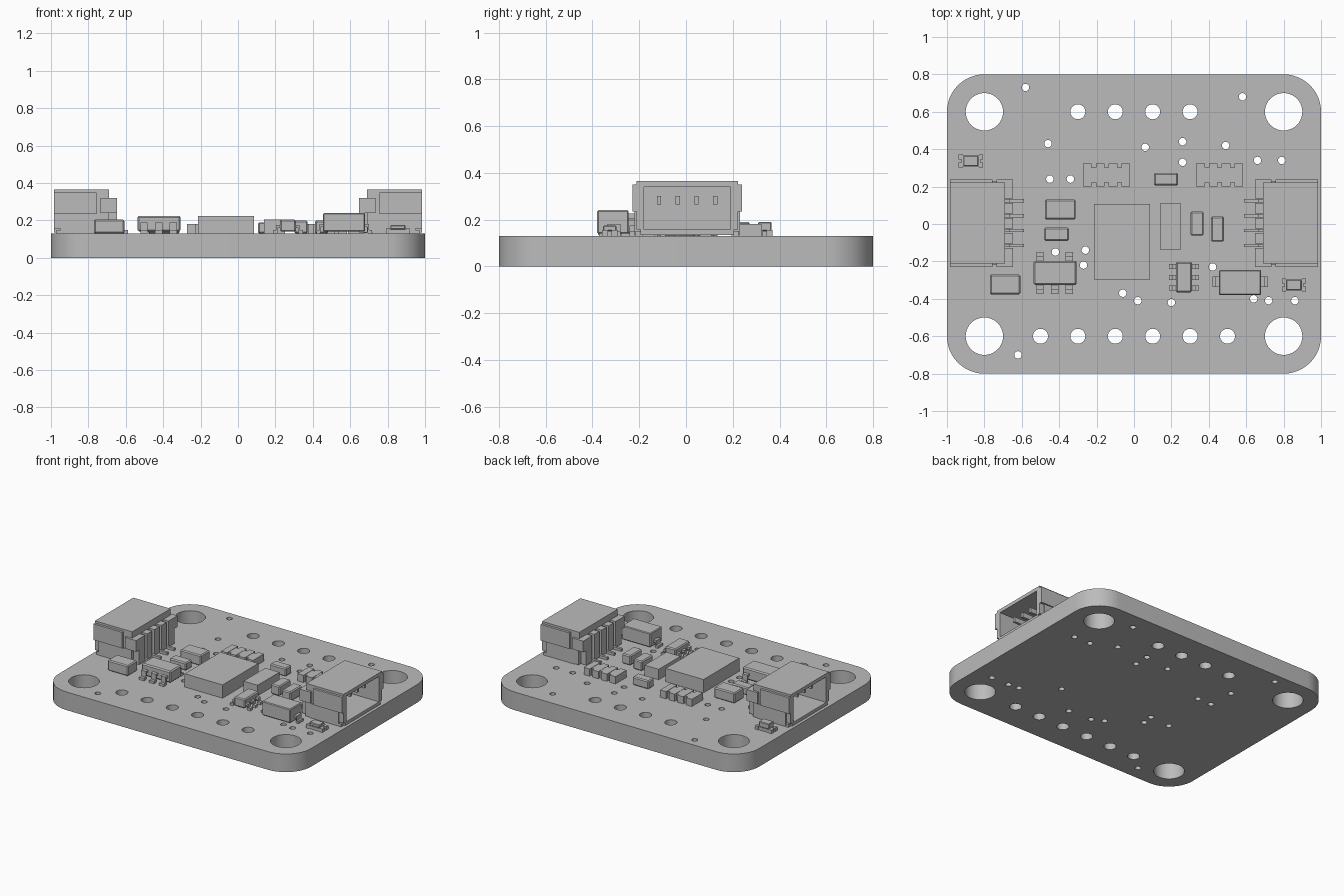
import bpy, bmesh, math
from mathutils import Matrix

cube = bpy.data.objects.get("Cube")
if cube:
    bpy.data.objects.remove(cube, do_unlink=True)

GREY = bpy.data.materials.new("plain_grey")
GREY.use_nodes = True
GREY.diffuse_color = (0.5, 0.5, 0.5, 1)
GREY.node_tree.nodes["Principled BSDF"].inputs["Base Color"].default_value = (0.5, 0.5, 0.5, 1)
TOP = 0.13  # upper face of the board


def finish(name, bm):
    bmesh.ops.recalc_face_normals(bm, faces=bm.faces)
    mesh = bpy.data.meshes.new(name)
    bm.to_mesh(mesh)
    bm.free()
    mesh.materials.append(GREY)
    obj = bpy.data.objects.new(name, mesh)
    bpy.context.collection.objects.link(obj)
    return obj


def boxes(name, spans, bevel=0):
    """One object from boxes, each given as x0, x1, y0, y1, z0, z1."""
    bm = bmesh.new()
    for x0, x1, y0, y1, z0, z1 in spans:
        m = Matrix.Translation(((x0 + x1) / 2, (y0 + y1) / 2, (z0 + z1) / 2))
        m = m @ Matrix.Diagonal((abs(x1 - x0), abs(y1 - y0), z1 - z0, 1))
        bmesh.ops.create_cube(bm, size=1, matrix=m)
    if bevel:
        bmesh.ops.bevel(bm, geom=bm.edges[:], offset=bevel, segments=1, affect='EDGES')
    return finish(name, bm)


def smooth(obj):
    bpy.ops.object.select_all(action='DESELECT')
    obj.select_set(True)
    bpy.context.view_layer.objects.active = obj
    bpy.ops.object.shade_smooth_by_angle(angle=math.radians(30))


# Board with rounded corners
bm = bmesh.new()
bmesh.ops.create_cube(bm, size=1, matrix=Matrix.Translation((0, 0, TOP / 2)) @ Matrix.Diagonal((2, 1.6, TOP, 1)))
upright = [e for e in bm.edges if abs(e.verts[0].co.z - e.verts[1].co.z) > 0.1]
bmesh.ops.bevel(bm, geom=upright, offset=0.2, segments=12, profile=0.5, affect='EDGES')
board = finish("board", bm)

# Holes: mounting, pin rows and vias
vias = [(-.58, .73), (.58, .68), (-.46, .43), (.06, .41), (.26, .44), (.49, .42), (.26, .33),
        (.66, .34), (.79, .34), (-.45, .24), (-.34, .24), (-.42, -.15), (-.26, -.14),
        (-.27, -.22), (-.06, -.37), (.02, -.41), (.2, -.42), (.42, -.23), (.64, -.4),
        (.72, -.41), (.86, -.41), (-.62, -.7)]
holes = [(x, y, 0.1, 40) for x in (-.8, .8) for y in (-.6, .6)]
holes += [(-.3 + .2 * i, .6, 0.04, 24) for i in range(4)]
holes += [(-.5 + .2 * i, -.6, 0.04, 24) for i in range(6)]
holes += [(x, y, 0.02, 16) for x, y in vias]
bm = bmesh.new()
for x, y, r, n in holes:
    bmesh.ops.create_cone(bm, cap_ends=True, segments=n, radius1=r, radius2=r, depth=0.4,
                          matrix=Matrix.Translation((x, y, TOP / 2)))
cutter = finish("hole_cutter", bm)
cutter.hide_render = True
mod = board.modifiers.new("holes", 'BOOLEAN')
mod.object = cutter
mod.solver = 'EXACT'
bpy.ops.object.select_all(action='DESELECT')
board.select_set(True)
bpy.context.view_layer.objects.active = board
bpy.ops.object.modifier_apply(modifier=mod.name)
bpy.data.objects.remove(cutter, do_unlink=True)
smooth(board)

# Plain chips: x0, x1, y0, y1, top
chips = {
    "main_chip": (-.214, .086, -.297, .107, .225),
    "long_chip": (.139, .251, -.136, .11, .205),
    "capacitor_a": (.302, .372, -.062, .067, .2),
    "capacitor_b": (.412, .481, -.094, .04, .2),
    "capacitor_c": (-.476, -.312, .024, .13, .205),
    "capacitor_d": (-.481, -.348, -.09, -.02, .185),
    "capacitor_e": (.107, .235, .206, .272, .19),
    "capacitor_f": (-.77, -.608, -.377, -.27, .205),
}
for name, (x0, x1, y0, y1, top) in chips.items():
    boxes(name, [(x0, x1, y0, y1, TOP, top)], 0.007 if "capacitor" in name else 0)

# Resistor arrays with castellated long sides
for side, x in (("right", -.273), ("left", .332)):
    spans = [(x, x + .252, .222, .301, TOP, .18)]
    for i in range(4):
        px = x + i * .0685
        spans.append((px, px + .0465, .2, .323, TOP, .182))
    boxes("resistor_array_" + side, spans)


def lead(x, y, dx, dy, width, reach, height):
    """Gull-wing lead leaving a body wall at x, y in direction dx, dy."""
    spans = []
    for a, b, z0, z1 in ((0, .45, height - .015, height), (.35, .55, TOP + .003, height),
                         (.45, 1, TOP, TOP + .018)):
        ends = [(x + dx * t * reach, y + dy * t * reach) for t in (a, b)]
        wx, wy = abs(dy) * width / 2, abs(dx) * width / 2
        xs, ys = sorted(e[0] for e in ends), sorted(e[1] for e in ends)
        spans.append((xs[0] - wx, xs[1] + wx, ys[0] - wy, ys[1] + wy, z0, z1))
    return spans


# Regulator with five leads
boxes("regulator_body", [(-.537, -.307, -.326, -.198, .142, .225)], 0.008)
spans = []
for x in (-.503, -.424, -.346):
    spans += lead(x, -.326, 0, -1, .038, .047, .19)
for x in (-.503, -.346):
    spans += lead(x, -.198, 0, 1, .038, .047, .19)
boxes("regulator_leads", spans)

# Small transistor pair with six leads
boxes("transistor_body", [(.225, .309, -.366, -.203, .14, .205)], 0.007)
spans = []
for y in (-.228, -.286, -.343):
    spans += lead(.225, y, -1, 0, .026, .038, .175) + lead(.309, y, 1, 0, .026, .038, .175)
boxes("transistor_leads", spans)

# Diode
boxes("diode_body", [(.455, .68, -.38, -.246, .14, .24)], 0.005)
boxes("diode_leads", lead(.455, -.308, -1, 0, .055, .036, .18) + lead(.68, -.308, 1, 0, .055, .036, .18))

# Indicator lamps: base, end caps and raised lens
for name, x, y, top in (("lamp_left", .855, -.326, .175), ("lamp_right", -.872, .337, .19)):
    boxes(name + "_base", [(x - .05, x + .05, y - .03, y + .03, TOP, .152)])
    boxes(name + "_caps", [(x + s * .065, x + s * .042, y + t * .034, y + t * .008, TOP, .156)
                           for s in (-1, 1) for t in (-1, 1)])
    boxes(name + "_lens", [(x - .04, x + .04, y - .028, y + .028, .152, top)], 0.004)

# Two side-entry connectors, mirrored, opening outwards
MID = .005
PITCH = .08
for side, s in (("left", 1), ("right", -1)):
    def part(name, spans, bevel=0):
        flipped = [(s * a, s * b, MID + c, MID + d, e, f) for a, b, c, d, e, f in spans]
        boxes("connector_%s_%s" % (side, name), flipped, bevel)

    part("shell", [(.69, .985, -.217, .217, .34, .365),
                   (.69, .985, -.2, .2, .135, .158),
                   (.69, .72, -.19, .19, .158, .34)]
         + [(.69, .985, t * .185, t * .217, .158, .34) for t in (-1, 1)])
    part("cheeks", [(.757, .985, t * .217, t * .234, .235, .35) for t in (-1, 1)]
         + [(.69, .95, t * .185, t * .225, .135, .235) for t in (-1, 1)])
    part("shoulders", [(.647, .735, t * .195, t * .234, .24, .32) for t in (-1, 1)])
    part("ribs", [(.647, .69, i * PITCH - .028, i * PITCH + .028, .135, .32) for i in (-1, 0, 1)]
         + [(.647, .69, t * .132, t * .2, .135, .32) for t in (-1, 1)])
    part("tabs", [(.72, .97, t * .19, t * .222, TOP, .15) for t in (-1, 1)])
    rows = [(i - 1.5) * PITCH for i in range(4)]
    part("pins", [(.7, .92, y - .009, y + .009, .265, .3) for y in rows])
    part("leads", [(.588, .67, y - .009, y + .009, TOP, .148) for y in rows]
         + [(.665, .69, y - .009, y + .009, .132, .26) for y in rows])
